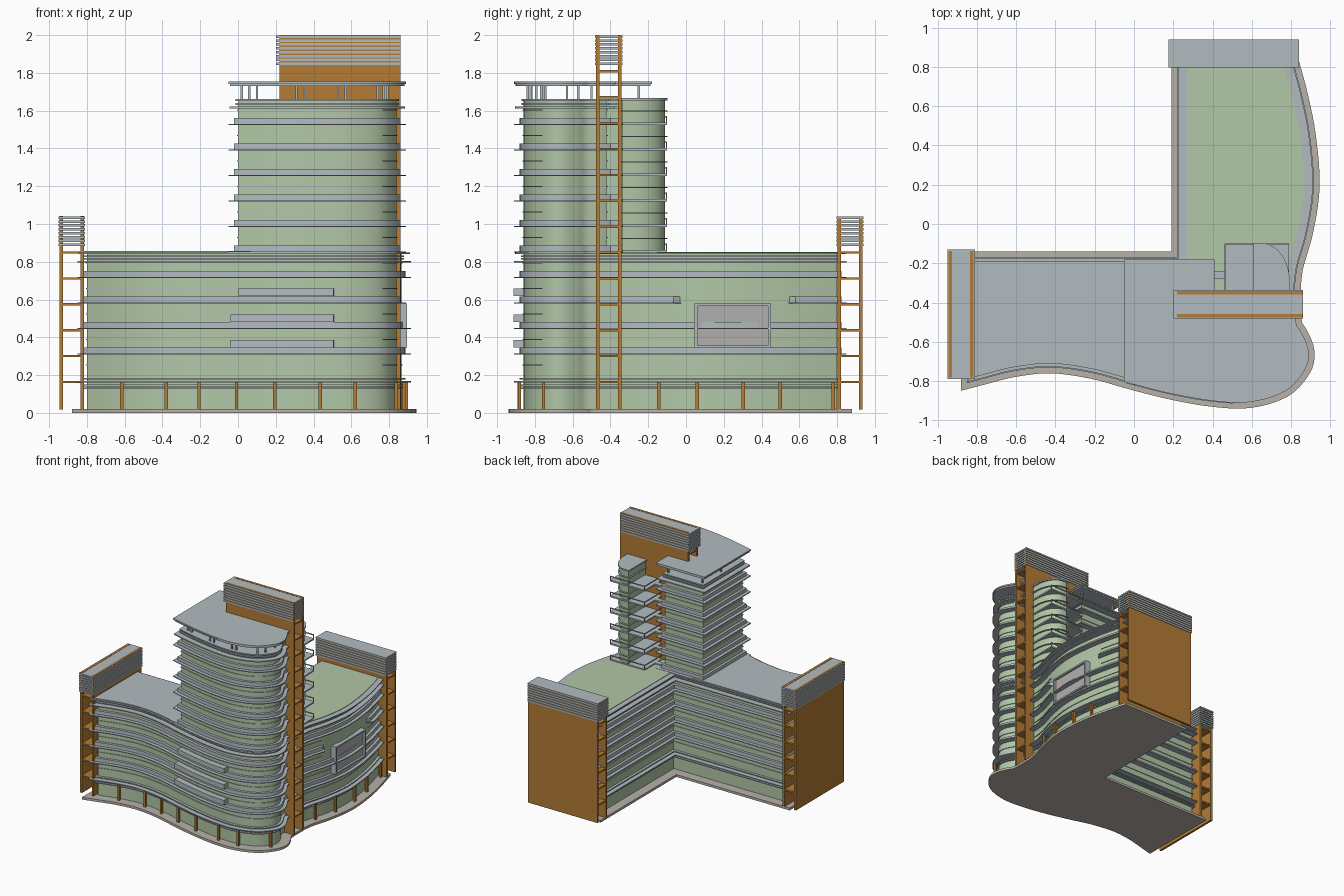
import bpy, bmesh, math
from mathutils import Vector

if "Cube" in bpy.data.objects:
    bpy.data.objects.remove(bpy.data.objects["Cube"])


def material(name, rgb):
    m = bpy.data.materials.new(name)
    m.diffuse_color = (*rgb, 1)
    m.use_nodes = True
    m.node_tree.nodes["Principled BSDF"].inputs["Base Color"].default_value = m.diffuse_color
    return m


GREEN = material("green_glass", (0.44, 0.57, 0.38))
ORANGE = material("orange_cladding", (0.45, 0.20, 0.035))
STEEL = material("pale_steel", (0.45, 0.50, 0.53))
PAVING = material("paving", (0.48, 0.44, 0.40))
PANE = material("window_pane", (0.45, 0.43, 0.43))


def prisms(name, parts, mat):
    """One object made of vertical extrusions: (outline, z0, z1)."""
    bm = bmesh.new()
    for pts, z0, z1 in parts:
        lo = [bm.verts.new((p[0], p[1], z0)) for p in pts]
        hi = [bm.verts.new((p[0], p[1], z1)) for p in pts]
        bm.faces.new(lo[::-1])
        bm.faces.new(hi)
        for i in range(len(pts)):
            j = (i + 1) % len(pts)
            bm.faces.new((lo[i], lo[j], hi[j], hi[i]))
    bmesh.ops.recalc_face_normals(bm, faces=bm.faces)
    me = bpy.data.meshes.new(name)
    bm.to_mesh(me)
    bm.free()
    me.materials.append(mat)
    ob = bpy.data.objects.new(name, me)
    bpy.context.collection.objects.link(ob)
    return ob


def rect(x0, x1, y0, y1):
    return [(x0, y0), (x1, y0), (x1, y1), (x0, y1)]


def smooth(ctrl, n=5):
    """Catmull-Rom curve through the control points."""
    c = [Vector(p) for p in ctrl]
    c = [2 * c[0] - c[1]] + c + [2 * c[-1] - c[-2]]
    out = []
    for i in range(1, len(c) - 2):
        a, b, d, e = c[i - 1:i + 3]
        for k in range(n):
            t = k / n
            out.append(0.5 * (2 * b + (d - a) * t + (2 * a - 5 * b + 4 * d - e) * t * t
                              + (3 * b - a - 3 * d + e) * t ** 3))
    return out + [c[-2]]


def offset(pts, d, closed=True):
    """Push an anticlockwise outline outwards; d is a number or function of a point."""
    p = [Vector(q) for q in pts]
    out, n = [], len(p)
    for i in range(n):
        e1 = p[i] - p[i - 1] if closed or i else p[1] - p[0]
        e2 = p[(i + 1) % n] - p[i] if closed or i < n - 1 else p[i] - p[i - 1]
        n1, n2 = (Vector((e.y, -e.x)).normalized() for e in (e1, e2))
        m = (n1 + n2) / max(0.3, 1 + n1.dot(n2))
        out.append(p[i] + m * (d(p[i]) if callable(d) else d))
    return out


# Outlines: waving front, bowed right side, L-shaped podium, tower, rear bay
front_left = [(-.80, -.745), (-.62, -.70), (-.42, -.68), (-.2, -.71), (0, -.765)]
front_right = [(.2, -.815), (.4, -.85), (.58, -.857), (.74, -.81), (.825, -.72),
               (.838, -.65), (.81, -.58), (.78, -.53), (.77, -.46)]
front = smooth(front_left + front_right)
right = smooth([(.77, -.30), (.785, -.2), (.835, -.02), (.865, .2), (.845, .45),
                (.805, .65), (.765, .80)])
podium = front + right + [(.27, .80), (.27, -.22), (-.80, -.22)]
tower_front = [p for p in front if p.x >= -.001]
tower = tower_front + [(.75, -.42), (.36, -.42), (.36, -.23), (0, -.23)]
bay = [(.62, -.34), (.78, -.34)] + [
    (.65 + .13 * math.cos(a * math.pi / 20), -.29 + .18 * math.sin(a * math.pi / 20))
    for a in range(11)] + [(.62, -.11)]

# Base and glazed bodies
prisms("paved_base", [(offset(podium, .08), 0, .02)], PAVING)
prisms("podium_glass", [(podium, .02, .853)], GREEN)
prisms("tower_glass", [(tower, .84, 1.66)], GREEN)
prisms("rear_bay_glass", [(bay, .84, 1.655)], GREEN)


# Window gap in the right-hand bands
def gapped(d):
    return lambda p: -.01 if p.x > .7 and -.05 < p.y < .55 else d


def storey(outline, z, gap=False):
    wrap = gapped if gap else (lambda d: d)
    return [(offset(outline, wrap(.022)), z - .015, z + .015),
            (offset(outline, wrap(.05)), z - .022, z - .015)]


podium_bands, tower_bands, mullions = [], [], []
for i in range(10):
    z = .33 + .135 * i
    if i < 4:
        podium_bands += storey(podium, z, i == 2)
    else:
        tower_bands += storey(tower, z)
    body = podium if i < 4 else tower
    mullions.append((offset(body, gapped(.006) if i in (1, 2) else .006), z + .055, z + .06))
mullions.append((offset(podium, .006), .25, .255))

# Stacked edges over the ground floor and at the roof lines
for z, d in ((.13, .015), (.145, .015), (.165, .05), (.18, .022),
             (.80, .05), (.815, .015), (.83, .015), (.845, .045)):
    podium_bands.append((offset(podium, d), z - .004, z + .004))
for z, d in ((1.615, .045), (1.635, .012), (1.655, .012)):
    tower_bands.append((offset(tower, d), z - .004, z + .006))
prisms("podium_floor_bands", podium_bands, STEEL)
prisms("tower_floor_bands", tower_bands, STEEL)
prisms("glass_transoms", mullions, STEEL)

# Roofs
left_wing = [p for p in front if p.x <= .05] + [(.05, -.22), (-.80, -.22)]
prisms("left_wing_roof", [(offset(left_wing, .03), .845, .857)], STEEL)
prisms("tower_canopy", [(offset(tower, .05), 1.742, 1.754),
                        (offset(tower, .042), 1.73, 1.742)], STEEL)
prisms("rear_bay_roof", [(offset(bay, .012), 1.655, 1.667)], STEEL)

# Posts carrying the canopy
rim = offset(tower_front, -.02, False)
posts = []
for x in (.06, .10, .31, .35, .53, .57, .74, .78):
    p = min(rim, key=lambda q: abs(q.x - x) + (1 if q.y > -.7 else 0))
    x = min(x, .80)
    posts.append((rect(x - .006, x + .006, p.y - .006, p.y + .006), 1.65, 1.735))
for x, y in ((.79, -.63), (.77, -.57), (.02, -.25), (.02, -.5), (.34, -.25)):
    posts.append((rect(x - .006, x + .006, y - .006, y + .006), 1.65, 1.735))
prisms("canopy_posts", posts, STEEL)

# Rear balconies on the tower
balcony, rails = [], []
for i in range(4, 10):
    z = .33 + .135 * i
    balcony.append((rect(.46, .79, -.335, -.10), z - .02, z - .008))
    balcony.append((rect(.40, .46, -.28, -.24), z - .02, z - .008))
    for r in (rect(.46, .466, -.335, -.10), rect(.466, .79, -.106, -.10)):
        rails.append((r, z + .018, z + .026))
    for x in (.463, .62, .785):
        rails.append((rect(x - .003, x + .003, -.106, -.10), z - .01, z + .02))
    balcony.append((offset(bay, .012), z + .05, z + .056))
prisms("rear_balconies", balcony, STEEL)
prisms("rear_balcony_rails", rails, STEEL)

# Curved front balconies
dense = smooth(front_left + front_right, 24)
parts = []
for z0, z1, xa in ((.345, .387, -.03), (.482, .522, -.03), (.618, .658, .01)):
    s = [p for p in dense if xa <= p.x <= .51 and p.y < -.7]
    parts.append((offset(s, .054, False) + offset(s, -.01, False)[::-1], z0, z1))
prisms("front_balconies", parts, STEEL)

# Large framed window on the right side
prisms("side_window_frame", [(rect(.80, .895, .045, .06), .345, .58),
                             (rect(.80, .895, .435, .45), .345, .58),
                             (rect(.80, .895, .06, .435), .345, .358),
                             (rect(.80, .895, .06, .435), .567, .58)], STEEL)
prisms("side_window_pane", [(rect(.80, .876, .06, .435), .358, .567)], PANE)

# Ground-floor columns
line_f, line_r = offset(front, .03, False), offset(right, .03, False)
cols = [min(line_f, key=lambda q: abs(q.x - x) + (1 if q.y > -.65 else 0))
        for x in (-.6, -.4, -.2, .01, .21, .42, .63)]
cols += [min(line_r, key=lambda q: abs(q.y - y)) for y in (-.15, .04, .28, .52, .77)]
cols.append(min(line_f, key=lambda q: abs(q.x - .84) + abs(q.y + .74)))
prisms("ground_columns", [(rect(p.x - .009, p.x + .009, p.y - .009, p.y + .009), .02, .162)
                          for p in cols], ORANGE)


# Service pylons: twin walls, landings between them, louvred crown
def pylon(name, x0, x1, y0, y1, top, along_x, wall_top, inset=.008):
    t, e = .018, .006
    if along_x:
        walls = [rect(x0 + inset, x1, y0 + e, y0 + e + t), rect(x0 + inset, x1, y1 - e - t, y1 - e)]
        deck = rect(x0 + inset, x1 - .004, y0 + e + t, y1 - e - t)
    else:
        walls = [rect(x0 + e, x0 + e + t, y0 + inset, y1 - inset),
                 rect(x1 - e - t, x1 - e, y0 + inset, y1 - inset)]
        deck = rect(x0 + e + t, x1 - e - t, y0 + inset, y1 - inset)
    prisms(name + "_walls", [(w, .018, wall_top) for w in walls], ORANGE)
    count = int((top - .18) / .137) + 1
    prisms(name + "_landings", [(deck, .158 + .137 * k, .17 + .137 * k)
                                for k in range(count) if .17 + .137 * k < top - .14], ORANGE)
    prisms(name + "_louvres", [(rect(x0, x1, y0, y1), top - .013 - .0205 * k, top - .0205 * k)
                               for k in range(8)], STEEL)


pylon("left_pylon", -.95, -.81, -.79, -.13, 1.04, False, 1.042)
pylon("rear_pylon", .175, .84, .797, .94, 1.04, True, 1.03)
pylon("tower_pylon", .20, .86, -.482, -.335, 1.998, True, 2.0, .02)

# Smooth the curved walls, keep edges crisp
for ob in bpy.data.objects:
    ob.select_set(True)
bpy.context.view_layer.objects.active = bpy.data.objects["podium_glass"]
bpy.ops.object.shade_smooth_by_angle(angle=math.radians(30))
